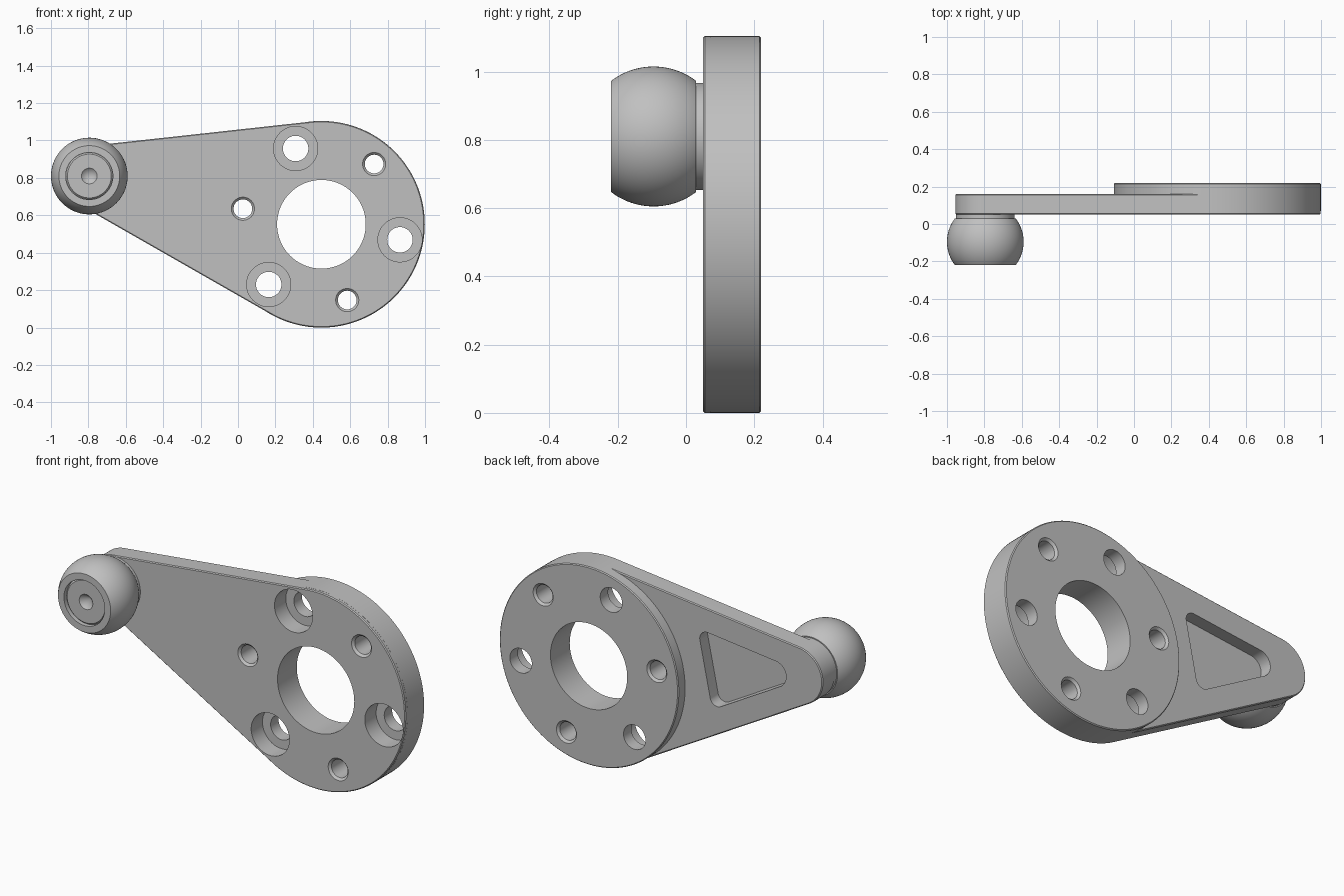
import bpy, bmesh
from math import sin, cos, pi, sqrt, radians, atan2
from mathutils import Vector

cube = bpy.data.objects.get("Cube")
if cube:
    bpy.data.objects.remove(cube)

STEEL = (0.53, 0.53, 0.53, 1)
mat = bpy.data.materials.new("grey steel")
mat.use_nodes = True
mat.diffuse_color = STEEL
mat.node_tree.nodes["Principled BSDF"].inputs["Base Color"].default_value = STEEL

HUB = Vector((0.446, 0.552))      # centres in the x, z plane
TIP = Vector((-0.795, 0.81))
HUB_R, TIP_R = 0.552, 0.16
FRONT, ARM_BACK, HUB_BACK = 0.05, 0.16, 0.22


def finish(name, bm):
    bmesh.ops.remove_doubles(bm, verts=bm.verts[:], dist=1e-5)
    bmesh.ops.recalc_face_normals(bm, faces=bm.faces[:])
    mesh = bpy.data.meshes.new(name)
    bm.to_mesh(mesh)
    bm.free()
    mesh.materials.append(mat)
    ob = bpy.data.objects.new(name, mesh)
    bpy.context.collection.objects.link(ob)
    return ob


def hull_prism(name, circles, layers, n=144):
    """Solid wrapped round circles (centre, radius); layers are (y, radius offset)."""
    bm = bmesh.new()
    rings = []
    for y, off in layers:
        ring = []
        for i in range(n):
            d = Vector((cos(2 * pi * i / n), sin(2 * pi * i / n)))
            c, r = max(circles, key=lambda k: k[0].dot(d) + k[1])
            p = c + d * (r + off)
            ring.append(bm.verts.new((p.x, y, p.y)))
        rings.append(ring)
    for a, b in zip(rings, rings[1:]):
        for i in range(n):
            j = (i + 1) % n
            bm.faces.new((a[i], a[j], b[j], b[i]))
    bm.faces.new(rings[0])
    bm.faces.new(rings[-1])
    return finish(name, bm)


def lathe(name, profile, centre, n=64):
    """Revolve (radius, y) points round an axis along y."""
    bm = bmesh.new()
    vs = [bm.verts.new((centre.x + r, y, centre.y)) for r, y in profile]
    es = [bm.edges.new(pair) for pair in zip(vs, vs[1:])]
    bmesh.ops.spin(bm, geom=vs + es, cent=(centre.x, 0, centre.y), axis=(0, 1, 0),
                   angle=2 * pi, steps=n)
    return finish(name, bm)


def combine(ob, other, operation):
    bpy.context.view_layer.objects.active = ob
    m = ob.modifiers.new(operation, 'BOOLEAN')
    m.operation, m.solver, m.object = operation, 'EXACT', other
    bpy.ops.object.modifier_apply(modifier=m.name)
    bpy.data.objects.remove(other)


def smooth(ob):
    bpy.ops.object.select_all(action='DESELECT')
    ob.select_set(True)
    bpy.context.view_layer.objects.active = ob
    bpy.ops.object.shade_smooth_by_angle(angle=radians(30))


# Tapered arm merged with the thicker round hub
B = 0.005
arm = hull_prism("crank_arm", [(HUB, HUB_R), (TIP, TIP_R)],
                 [(FRONT, -B), (FRONT + B, 0), (ARM_BACK - B, 0), (ARM_BACK, -B)])
hub = hull_prism("hub", [(HUB, HUB_R + 0.0005)],
                 [(FRONT + 0.02, 0), (HUB_BACK - B, 0), (HUB_BACK, -B)])
combine(arm, hub, 'UNION')

# Triangular pocket in the back of the arm
axis = (TIP - HUB).normalized()
side = Vector((-axis.y, axis.x))
corners = [(HUB + axis * 1.128, 0.072)]
corners += [(HUB + axis * 0.735 + side * s * 0.157, 0.045) for s in (-1, 1)]
pocket = hull_prism("pocket_cutter", corners, [(ARM_BACK - 0.07, 0), (0.3, 0)], 96)
combine(arm, pocket, 'DIFFERENCE')

# Central bore
bore = lathe("bore_cutter", [(0, 0), (0.237, 0), (0.237, 0.3), (0, 0.3)], HUB, 96)
combine(arm, bore, 'DIFFERENCE')

# Six bolt holes, alternately chamfered and counterbored
chamfered = [(0, 0.04), (0.072, 0.04), (0.05, 0.062), (0.05, 0.208), (0.072, 0.23), (0, 0.23)]
counterbored = [(0, 0), (0.118, 0), (0.118, 0.15), (0.068, 0.15), (0.068, 0.3), (0, 0.3)]
for i in range(6):
    a = radians(48.8 + 60 * i)
    at = HUB + Vector((cos(a), sin(a))) * 0.428
    cutter = lathe("hole_cutter", counterbored if i % 2 else chamfered, at, 48)
    combine(arm, cutter, 'DIFFERENCE')
smooth(arm)

# Ball with flattened ends and a hole for the pin
R, MID, HALF, HOLE = 0.205, -0.095, 0.125, 0.126
edge = atan2(HALF, sqrt(R * R - HALF * HALF))
arc = [-edge + 2 * edge * i / 24 for i in range(25)]
ball = lathe("ball", [(HOLE, MID - HALF)]
             + [(R * cos(a), MID + R * sin(a)) for a in arc]
             + [(HOLE, MID + HALF), (HOLE, MID - HALF)], TIP, 72)
smooth(ball)

# Pin with a centre dimple, chamfered end and a collar against the arm
pin = lathe("pin", [(0, -0.165), (0.042, -0.205), (0.117, -0.205), (HOLE - 0.0005, -0.196),
                    (HOLE - 0.0005, 0.02), (0.157, 0.02), (0.157, 0.06), (0, 0.06)], TIP, 72)
smooth(pin)
